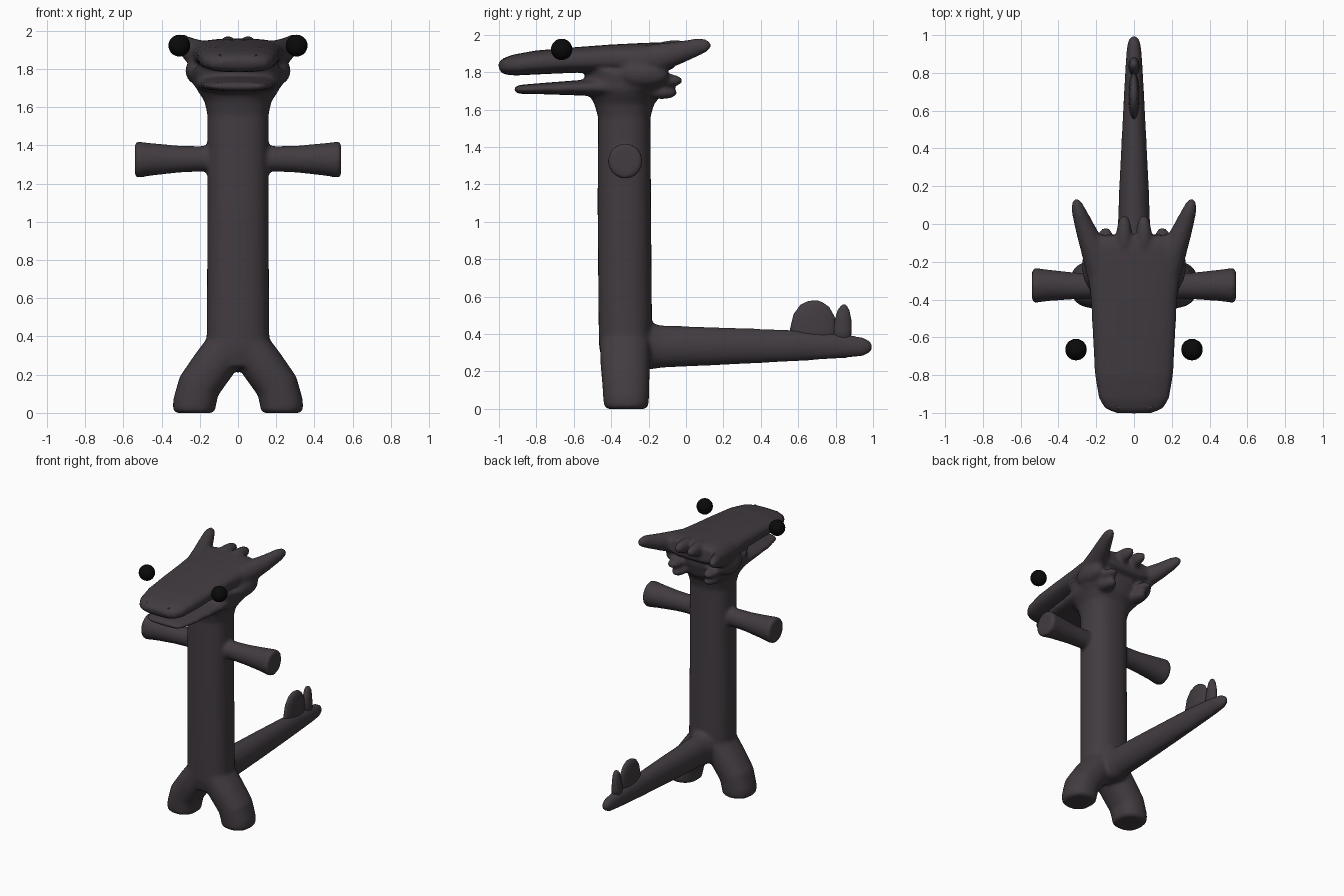
import bpy, bmesh, math
from mathutils import Vector, Matrix


def material(name, rgb):
    m = bpy.data.materials.new(name)
    m.diffuse_color = (*rgb, 1)
    return m


HIDE = material("dark plum grey", (0.055, 0.045, 0.053))
BLACK = material("black", (0.003, 0.003, 0.003))


def finish(bm, name, mat):
    bmesh.ops.recalc_face_normals(bm, faces=bm.faces)
    me = bpy.data.meshes.new(name)
    bm.to_mesh(me)
    bm.free()
    me.materials.append(mat)
    for p in me.polygons:
        p.use_smooth = True
    ob = bpy.data.objects.new(name, me)
    bpy.context.collection.objects.link(ob)
    return ob


def tube(bm, path, side, power=2.0, n=32):
    """Loft superellipse rings; path rows are x, y, z, half width, half height."""
    pts = [Vector(p[:3]) for p in path]
    rings = []
    for i, p in enumerate(path):
        t = (pts[min(i + 1, len(pts) - 1)] - pts[max(i - 1, 0)]).normalized()
        u = Vector(side)
        u = (u - t * u.dot(t)).normalized()
        v = t.cross(u)
        ring = []
        for k in range(n):
            a = math.tau * k / n
            c, s = math.cos(a), math.sin(a)
            ring.append(bm.verts.new(
                pts[i] + u * p[3] * math.copysign(abs(c) ** (2 / power), c)
                + v * p[4] * math.copysign(abs(s) ** (2 / power), s)))
        rings.append(ring)
    for a, b in zip(rings, rings[1:]):
        for k in range(n):
            bm.faces.new((a[k], a[(k + 1) % n], b[(k + 1) % n], b[k]))
    bm.faces.new(rings[0][::-1])
    bm.faces.new(rings[-1])


def ball(bm, loc, size, tilt=Matrix()):
    m = Matrix.Translation(loc) @ tilt @ Matrix.Diagonal((*size, 1))
    bmesh.ops.create_uvsphere(bm, u_segments=28, v_segments=18, radius=1, matrix=m)


X, Y = (1, 0, 0), (0, 1, 0)
body = bmesh.new()

# Trunk with a flared neck
tube(body, [(0, -.325, .24, .12, .12), (0, -.325, .33, .165, .14),
            (0, -.325, .5, .163, .143), (0, -.33, 1.1, .16, .143),
            (0, -.33, 1.56, .16, .14), (0, -.33, 1.63, .175, .16),
            (0, -.33, 1.69, .215, .2), (0, -.32, 1.8, .24, .22)], X, 2.4)

# Tail
tube(body, [(0, -.3, .335, .1, .12), (0, -.19, .335, .1, .125),
            (0, -.13, .333, .09, .113), (0, .2, .335, .078, .1),
            (0, .6, .338, .058, .083), (0, .86, .335, .044, .063),
            (0, .95, .332, .036, .05), (0, .985, .332, .024, .03),
            (0, 1.0, .332, .008, .01)], X)

# Upper jaw and skull
tube(body, [(0, -1.0, 1.825, .10, .022), (0, -.975, 1.83, .155, .043),
            (0, -.92, 1.838, .187, .056), (0, -.8, 1.852, .207, .064),
            (0, -.6, 1.865, .218, .068), (0, -.4, 1.873, .228, .075),
            (0, -.22, 1.872, .25, .085), (0, -.12, 1.88, .25, .08),
            (0, -.06, 1.888, .21, .06)], X, 2.8)

# Lower jaw
tube(body, [(0, -.92, 1.708, .11, .012), (0, -.89, 1.708, .15, .024),
            (0, -.75, 1.713, .185, .031), (0, -.55, 1.717, .205, .042),
            (0, -.4, 1.722, .22, .055), (0, -.25, 1.735, .235, .075),
            (0, -.14, 1.745, .2, .06)], X, 2.6)

for s in (-1, 1):
    # Legs
    tube(body, [(s * .04, -.325, .37, .135, .11), (s * .135, -.325, .24, .132, .112),
                (s * .205, -.322, .14, .126, .112), (s * .228, -.32, .05, .122, .113),
                (s * .23, -.32, .012, .118, .111), (s * .23, -.32, 0, .1, .095)], Y, 2.3)
    # Arms
    tube(body, [(s * .1, -.33, 1.33, .075, .075), (s * .16, -.33, 1.33, .066, .066),
                (s * .3, -.328, 1.328, .07, .07), (s * .45, -.325, 1.327, .083, .085),
                (s * .525, -.325, 1.325, .093, .095),
                (s * .54, -.325, 1.325, .088, .09)], Y)
    # Horns
    tube(body, [(s * .17, -.28, 1.86, .075, .075), (s * .215, -.13, 1.88, .068, .075),
                (s * .26, -.02, 1.91, .052, .058), (s * .293, .07, 1.937, .038, .046),
                (s * .305, .115, 1.945, .026, .032),
                (s * .31, .133, 1.947, .01, .012)], X)
    # Crest lumps and cheek fingers behind the skull
    ball(body, (s * .052, -.06, 1.925), (.042, .11, .048))
    ball(body, (s * .15, -.11, 1.755), (.05, .095, .036))
    ball(body, (s * .135, -.13, 1.69), (.05, .085, .034))
    ball(body, (s * .215, -.22, 1.79), (.06, .13, .07))

ob = finish(body, "body", HIDE)
rm = ob.modifiers.new("blend", 'REMESH')
rm.mode = 'VOXEL'
rm.voxel_size = 0.013
rm.use_smooth_shade = True
sm = ob.modifiers.new("soften", 'SMOOTH')
sm.factor = 0.5
sm.iterations = 7

# Tail fins
for name, y, w, top in (("large_tail_fin", .68, .125, .58), ("small_tail_fin", .835, .05, .558)):
    bm = bmesh.new()
    tube(bm, [(0, y, .34, .03, w * .9), (0, y, .42, .03, w),
              (0, y + .005, top - .08, .027, w * .88), (0, y + .008, top - .03, .022, w * .62),
              (0, y + .01, top - .008, .015, w * .33), (0, y + .01, top, .005, w * .1)], X)
    finish(bm, name, HIDE)

# Nostrils and eyes
for s, label in ((-1, "left"), (1, "right")):
    bm = bmesh.new()
    ball(bm, (s * .07, -.968, 1.862), (.032, .014, .008), Matrix.Rotation(-s * .4, 4, 'Y'))
    finish(bm, label + "_nostril", HIDE)
    bm = bmesh.new()
    ball(bm, (s * .307, -.665, 1.922), (.057, .057, .057))
    finish(bm, label + "_eye", BLACK)
